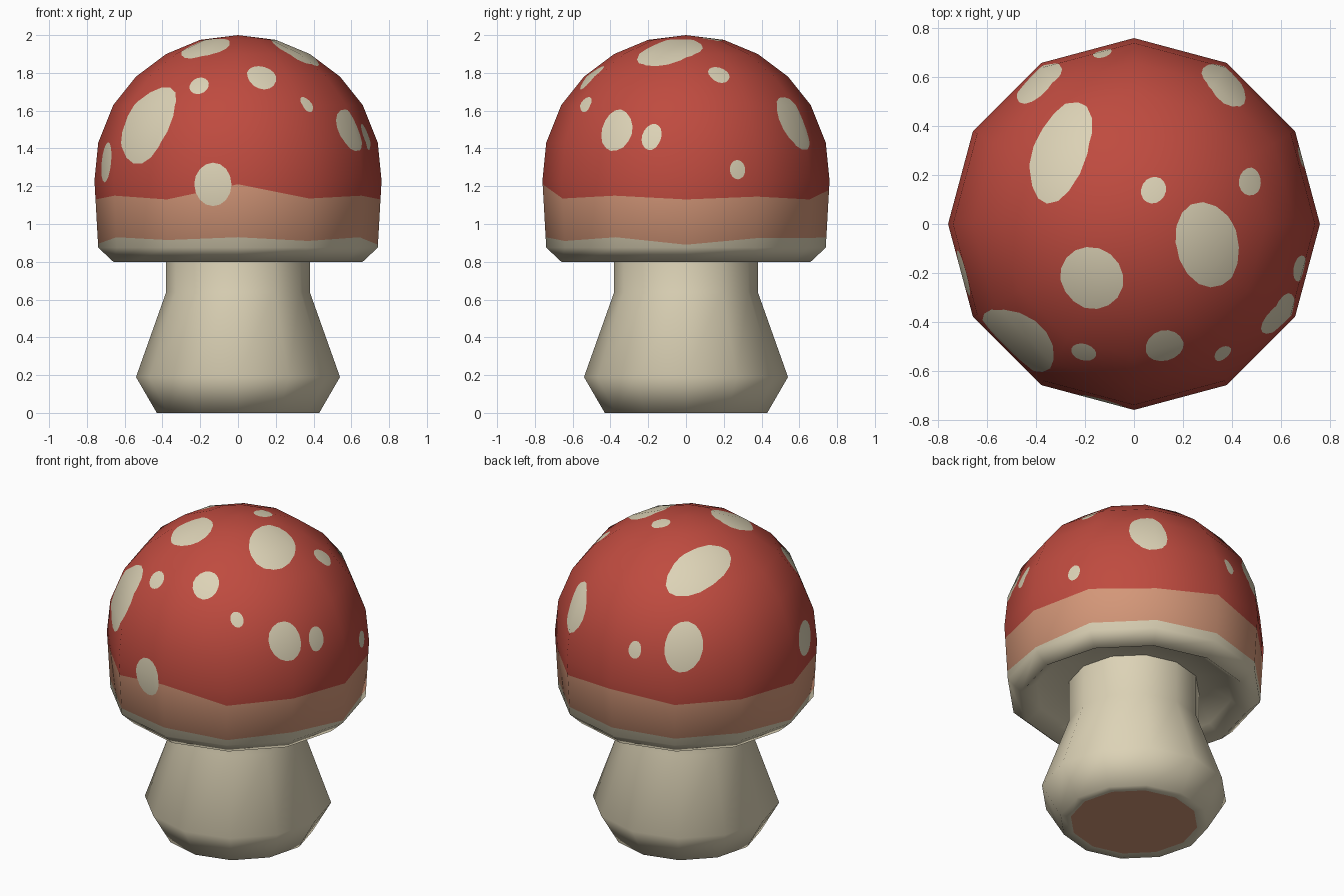
import bpy, bmesh, math
from mathutils import Vector
from mathutils.bvhtree import BVHTree
from mathutils.interpolate import poly_3d_calc

if "Cube" in bpy.data.objects:
    bpy.data.objects.remove(bpy.data.objects["Cube"])

SIDES = 12
CENTRE = Vector((0, 0, 1.2))


def material(name, rgb):
    m = bpy.data.materials.new(name)
    m.diffuse_color = (*rgb, 1)
    m.use_nodes = True
    m.node_tree.nodes["Principled BSDF"].inputs["Base Color"].default_value = m.diffuse_color
    return m


MATS = [material("cream", (0.72, 0.65, 0.47)),
        material("peach", (0.66, 0.31, 0.19)),
        material("red", (0.52, 0.07, 0.05))]
CREAM, PEACH, RED = 0, 1, 2


def polar(r, deg, z):
    a = math.radians(deg)
    return Vector((r * math.cos(a), r * math.sin(a), z))


def lathe(profile):
    """Twelve-sided turned shape; profile runs so that faces point outward."""
    bm = bmesh.new()
    rings = []
    for r, z in profile:
        if r == 0:
            rings.append([bm.verts.new((0, 0, z))] * SIDES)
        else:
            rings.append([bm.verts.new(polar(r, 360 / SIDES * i, z)) for i in range(SIDES)])
    for a, b in zip(rings, rings[1:]):
        for i in range(SIDES):
            j = (i + 1) % SIDES
            bm.faces.new(dict.fromkeys((a[i], a[j], b[j], b[i])))
    bm.normal_update()
    return bm


def finish(bm, name):
    for f in bm.faces:
        f.smooth = True
    me = bpy.data.meshes.new(name)
    bm.to_mesh(me)
    bm.free()
    for m in MATS:
        me.materials.append(m)
    ob = bpy.data.objects.new(name, me)
    bpy.context.collection.objects.link(ob)
    return ob


def cut(bm, faces, co, no):
    """Bisect only these faces and return all resulting pieces."""
    geom = set(faces)
    for f in faces:
        geom.update(f.verts)
        geom.update(f.edges)
    res = bmesh.ops.bisect_plane(bm, geom=list(geom), dist=1e-5, plane_co=co, plane_no=no)
    return [g for g in res["geom"] if isinstance(g, bmesh.types.BMFace) and g.is_valid]


# stem, with a peach disc under the foot
bm = lathe([(0, 0), (0.37, 0), (0.43, 0), (0.54, 0.19), (0.38, 0.64), (0.38, 0.92)])
for f in bm.faces:
    if all(v.co.z < 0.01 and v.co.xy.length < 0.38 for v in f.verts):
        f.material_index = PEACH
finish(bm, "stem")

# cap: hollow underside, rolled rim, wall and dome
dome = [(0.76, 1.23), (0.74, 1.43), (0.66, 1.63), (0.54, 1.78), (0.38, 1.90), (0.20, 1.975), (0, 2.0)]
bm = lathe([(0.37, 0.90), (0.57, 0.87), (0.66, 0.80), (0.74, 0.875)] + dome)
low = bm.copy()
low.normal_update()
low.faces.ensure_lookup_table()
tree = BVHTree.FromBMesh(low)

# wavy colour bands around the wall, one height per corner
cream_top = [.89, .925, .925, .93, .92, .925, .895, .93, .915, .93, .91, .93]
peach_top = [1.13, 1.145, 1.13, 1.18, 1.14, 1.145, 1.13, 1.15, 1.13, 1.21, 1.135, 1.15]
for i in range(SIDES):
    j = (i + 1) % SIDES
    column = []
    for f in bm.faces:
        c = f.calc_center_median()
        if int(math.degrees(math.atan2(c.y, c.x)) % 360 // 30) == i and f.normal.z > -0.9 and c.z > 0.85 \
                and f.normal.xy.dot(c.xy) > 0:
            column.append(f)
    for h in (cream_top, peach_top):
        p, q = polar(0.75, 30 * i, h[i]), polar(0.75, 30 * j, h[j])
        no = (q - p).cross(polar(1, 30 * i + 15, 0))
        column = cut(bm, column, p, no)
    for f in column:
        z = f.calc_center_median().z
        if z > (peach_top[i] + peach_top[j]) / 2:
            f.material_index = RED
        elif z > (cream_top[i] + cream_top[j]) / 2:
            f.material_index = PEACH


def dome_radius(z):
    for (r0, z0), (r1, z1) in zip([(0.74, 0.875)] + dome, dome):
        if z <= z1:
            return r0 + (r1 - r0) * (z - z0) / (z1 - z0)
    return 0


# cream spots: azimuth, height, half width, half length, tilt
SPOTS = [(225, 1.54, .175, .24, -15), (196, 1.33, .10, .11, 0), (248.6, 1.74, .053, .056, 0),
         (232, 1.94, .135, .135, 0), (284, 1.79, .08, .09, 0), (344, 1.925, .19, .14, 40),
         (304.5, 1.64, .038, .048, 20), (328, 1.5, .10, .12, 15), (345, 1.47, .055, .076, -10),
         (259.5, 1.21, .105, .12, 0), (57, 1.54, .11, .16, 15), (21.8, 1.29, .043, .053, 0),
         (20, 1.80, .055, .065, 20), (135, 1.86, .24, .13, 33), (60, 1.98, .05, .057, 0),
         (124, 1.49, .115, .155, -10), (100.5, 1.45, .04, .055, 0)]
for az, z, hw, hl, tilt in SPOTS:
    p = polar(dome_radius(z), az, z)
    n = (p - CENTRE).normalized()
    u = polar(1, az + 90, 0)
    v = n.cross(u)
    t = math.radians(tilt)
    a = u * math.cos(t) + v * math.sin(t)
    b = v * math.cos(t) - u * math.sin(t)
    ring = [p + a * hw * math.cos(k * math.tau / 16) + b * hl * math.sin(k * math.tau / 16)
            for k in range(16)]
    inside = [f for f in bm.faces if f.calc_center_median().z > 0.92
              and (f.calc_center_median() - CENTRE).normalized().dot(n) > 0.6]
    for k in range(16):
        no = (ring[k] - CENTRE).cross(ring[(k + 1) % 16] - CENTRE).normalized()
        inside = [f for f in cut(bm, inside, CENTRE, no)
                  if (f.calc_center_median() - CENTRE).dot(no) > 0]
    for f in inside:
        f.material_index = CREAM

# keep the soft shading of the uncut cap on the cut surface
cap = finish(bm, "cap")
normals = []
for vert in cap.data.vertices:
    co, _, idx, _ = tree.find_nearest(vert.co)
    vs = low.faces[idx].verts
    w = poly_3d_calc([x.co for x in vs], co)
    normals.append(sum((x.normal * k for x, k in zip(vs, w)), Vector()).normalized())
cap.data.normals_split_custom_set_from_vertices(normals)
low.free()
